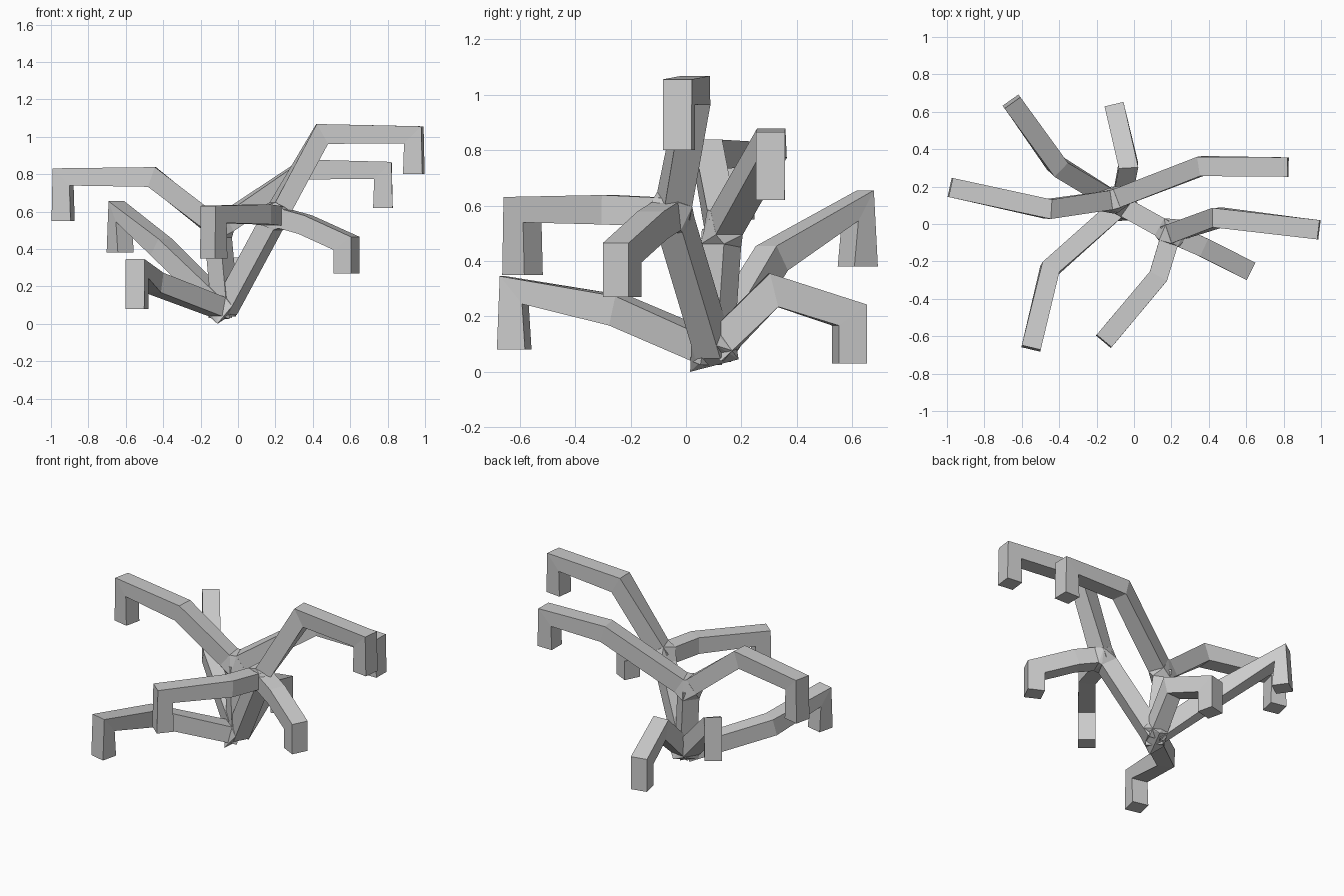
import bpy, bmesh
from mathutils import Vector as V

if "Cube" in bpy.data.objects:
    bpy.data.objects.remove(bpy.data.objects["Cube"])

R = 0.052            # half width of the square limbs
HUB = 0.055          # distance from a hub centre to its limb rings


def ring(p, t, head, k=1.0):
    """Square ring around p, two sides kept horizontal."""
    side = V((-head.y, head.x, 0)).normalized()
    up = t.cross(side).normalized()
    return [p + side * R * a + up * R * b * k
            for a, b in ((-1, -1), (1, -1), (1, 1), (-1, 1))]


def finish(name, bm):
    bmesh.ops.recalc_face_normals(bm, faces=bm.faces)
    me = bpy.data.meshes.new(name)
    bm.to_mesh(me)
    bm.free()
    bpy.context.collection.objects.link(bpy.data.objects.new(name, me))


def limb(name, pts):
    """Square tube through the points with mitred bends."""
    pts = [V(p) for p in pts]
    dirs = [(b - a).normalized() for a, b in zip(pts, pts[1:])]
    bm = bmesh.new()
    rings, head = [], V((1, 0, 0))
    for i, p in enumerate(pts):
        d0, d1 = dirs[max(i - 1, 0)], dirs[min(i, len(dirs) - 1)]
        t = (d0 + d1).normalized()
        h = V((t.x, t.y, 0))
        if h.length > 0.05:
            head = h
        k = min(1 / max(t.dot(d0), 0.1), 1.25)
        rings.append([bm.verts.new(c) for c in ring(p, t, head, k)])
    for a, b in zip(rings, rings[1:]):
        for j in range(4):
            bm.faces.new((a[j], a[j - 1], b[j - 1], b[j]))
    bm.faces.new(rings[0])
    bm.faces.new(rings[-1])
    finish(name, bm)


def hub(name, centre, targets, extra=()):
    """Faceted joint: hull of the limb rings that meet here."""
    bm = bmesh.new()
    c = V(centre)
    for q in targets:
        d = (V(q) - c).normalized()
        for v in ring(c + d * HUB, d, V((d.x, d.y, 0))):
            bm.verts.new((v.x, v.y, max(v.z, 0)))
    for e in extra:
        bm.verts.new(e)
    res = bmesh.ops.convex_hull(bm, input=bm.verts)
    junk = {g for g in res["geom_interior"] + res["geom_unused"]
            if isinstance(g, bmesh.types.BMVert)}
    bmesh.ops.delete(bm, geom=list(junk), context='VERTS')
    finish(name, bm)


root = (-0.07, 0.10, 0.075)
right_fork = (0.20, -0.05, 0.575)
left_fork = (-0.11, 0.13, 0.51)

# Hanging branches: start, bend, hook corner, height of the hook's lower end
branches = {
    "front_left_low_branch": (root, (-0.45, -0.24, 0.22), (-0.54, -0.62, 0.295), 0.08),
    "back_left_low_branch": (root, (-0.41, 0.31, 0.41), (-0.63, 0.62, 0.60), 0.38),
    "back_low_branch": (root, (-0.03, 0.315, 0.295), (-0.095, 0.59, 0.205), 0.03),
    "left_high_branch": (left_fork, (-0.46, 0.08, 0.785), (-0.935, 0.185, 0.785), 0.55),
    "back_right_high_branch": (left_fork, (0.36, 0.31, 0.825), (0.775, 0.305, 0.82), 0.62),
    "right_high_branch": (right_fork, (0.45, 0.035, 1.015), (0.94, -0.025, 1.01), 0.80),
    "right_middle_branch": (right_fork, (0.36, -0.12, 0.53), (0.58, -0.23, 0.43), 0.27),
    "front_middle_branch": (right_fork, (0.13, -0.28, 0.585), (-0.13, -0.59, 0.585), 0.35),
}
for name, (a, b, c, z) in branches.items():
    limb(name, [a, b, c, (c[0], c[1], z)])

# Two stems rising from the root
limb("right_stem", [root, right_fork])
limb("left_stem", [root, left_fork])

# Faceted joints
starts = lambda p: [b for a, b, c, z in branches.values() if a == p]
hub("root_joint", root, starts(root) + [right_fork, left_fork],
    [(-0.11, 0.015, 0), (-0.04, 0.19, 0.045)])
hub("right_joint", right_fork, starts(right_fork) + [root])
hub("left_joint", left_fork, starts(left_fork) + [root])
